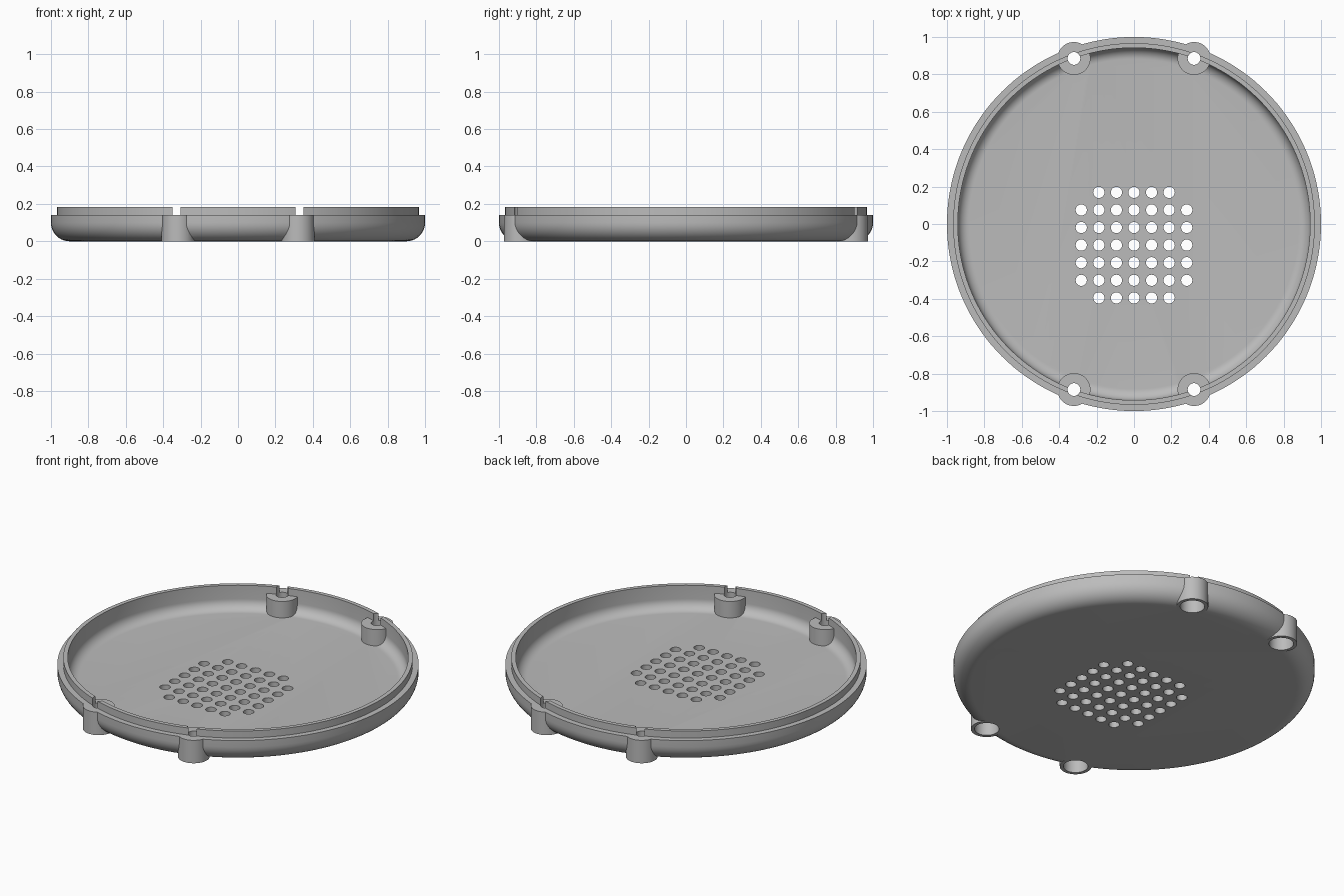
import bpy, bmesh, math
from mathutils import Vector, Matrix

if "Cube" in bpy.data.objects:
    bpy.data.objects.remove(bpy.data.objects["Cube"], do_unlink=True)

# One grey material
grey = bpy.data.materials.new("plain grey")
grey.use_nodes = True
colour = (0.5, 0.5, 0.5, 1)
grey.diffuse_color = colour
grey.node_tree.nodes["Principled BSDF"].inputs["Base Color"].default_value = colour


def lathe(name, profile, centres=((0, 0),), segments=32):
    """Solid of revolution of an (r, z) profile, repeated at each centre."""
    bm = bmesh.new()
    for cx, cy in centres:
        verts = [bm.verts.new((r, 0, z)) for r, z in profile]
        edges = [bm.edges.new(pair) for pair in zip(verts, verts[1:])]
        old = set(bm.verts) - set(verts)
        bmesh.ops.spin(bm, geom=verts + edges, cent=(0, 0, 0), axis=(0, 0, 1),
                       angle=math.tau, steps=segments)
        new = [v for v in bm.verts if v not in old]
        bmesh.ops.remove_doubles(bm, verts=new, dist=1e-5)
        new = [v for v in bm.verts if v not in old]
        tips = [v for v in new if v.co.xy.length < 1e-5]
        bmesh.ops.dissolve_verts(bm, verts=tips)
        new = [v for v in bm.verts if v not in old]
        bmesh.ops.transform(bm, matrix=Matrix.Translation((cx, cy, 0)), verts=new)
    bmesh.ops.recalc_face_normals(bm, faces=bm.faces)
    mesh = bpy.data.meshes.new(name)
    bm.to_mesh(mesh)
    bm.free()
    mesh.materials.append(grey)
    obj = bpy.data.objects.new(name, mesh)
    bpy.context.collection.objects.link(obj)
    return obj


def arc(r, z, radius, steps=10):
    """Quarter fillet from straight down to straight out, around (r, z)."""
    angles = [math.pi / 2 * i / steps for i in range(steps + 1)]
    return [(r + radius * math.sin(a), z - radius * math.cos(a)) for a in angles]


def combine(target, tool, operation):
    bpy.context.view_layer.objects.active = target
    mod = target.modifiers.new(tool.name, 'BOOLEAN')
    mod.object, mod.operation, mod.solver = tool, operation, 'EXACT'
    bpy.ops.object.modifier_apply(modifier=mod.name)
    bpy.data.objects.remove(tool, do_unlink=True)


# Shallow round dish with rounded bottom edge and a stepped lip
RIM, TOP, FLOOR = 0.14, 0.183, 0.04
outside = [(0, 0)] + arc(0.9, 0.1, 0.1) + [(1, RIM), (0.967, RIM), (0.967, TOP)]
inside = [(0.942, TOP)] + arc(0.882, FLOOR + 0.06, 0.06)[::-1] + [(0, FLOOR)]
dish = lathe("round_cover", outside + inside, segments=144)

# Four screw bosses straddling the wall
corners = [(sx * 0.321, sy * 0.885) for sx in (-1, 1) for sy in (-1, 1)]
bosses = lathe("screw_bosses", [(0, 0), (0.088, 0), (0.088, RIM), (0, RIM)], corners, 48)
combine(dish, bosses, 'UNION')

# Screw holes with a wider recess underneath
screws = lathe("screw_holes", [(0, -0.05), (0.068, -0.05), (0.068, 0.08), (0.034, 0.08),
                               (0.034, 0.3), (0, 0.3)], corners)
combine(dish, screws, 'DIFFERENCE')

# Grille of round holes, without the corner ones
PITCH = 0.094
spots = [(i * PITCH, j * PITCH - 0.113) for i in range(-3, 4) for j in range(-3, 4)
         if abs(i) + abs(j) < 6]
grille = lathe("grille_holes", [(0, -0.05), (0.03, -0.05), (0.03, 0.1), (0, 0.1)], spots, 24)
combine(dish, grille, 'DIFFERENCE')

# Smooth round walls, crisp edges
bpy.ops.object.select_all(action='DESELECT')
dish.select_set(True)
bpy.context.view_layer.objects.active = dish
bpy.ops.object.shade_smooth_by_angle(angle=math.radians(30))
